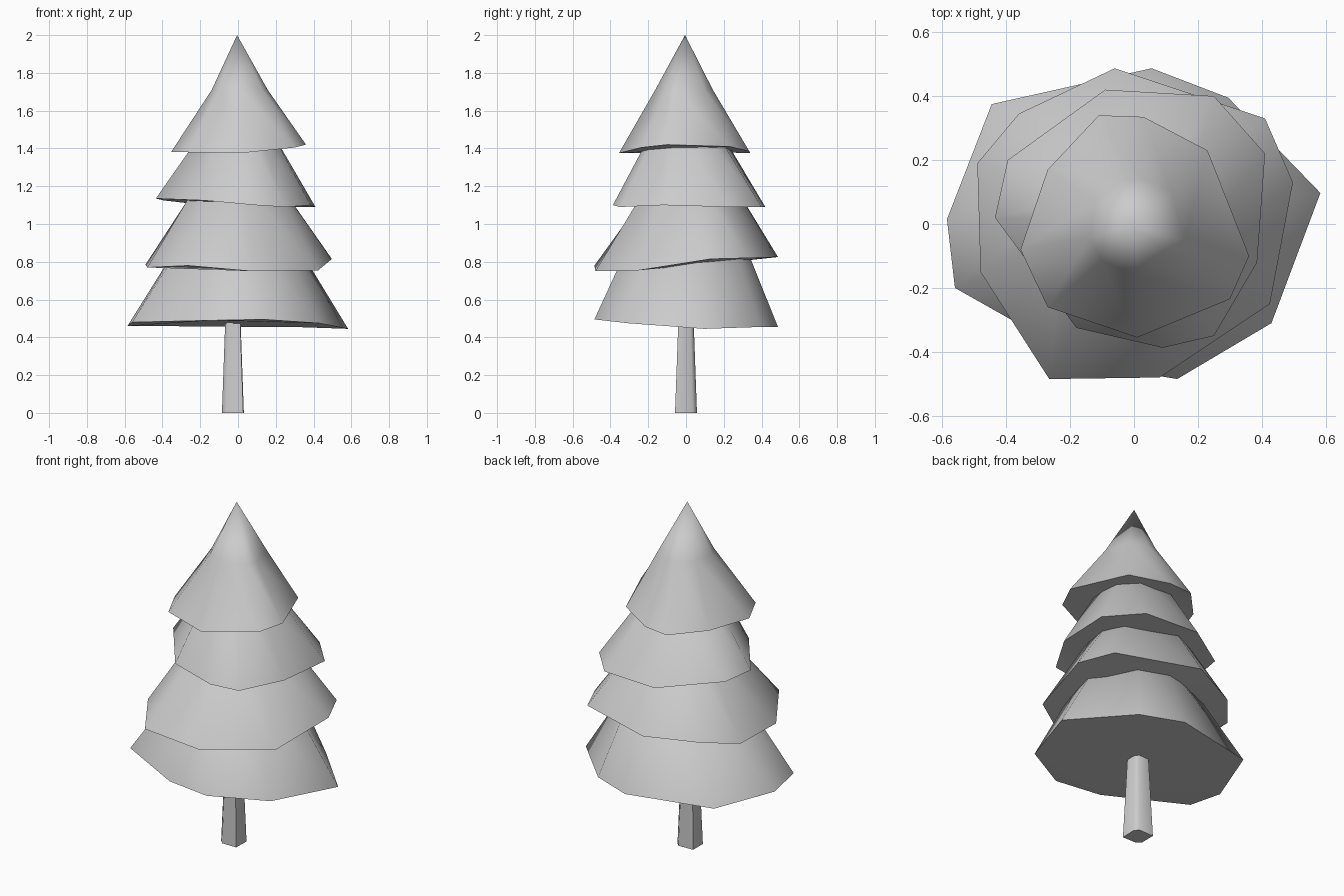
import bpy
import bmesh
from math import radians
from mathutils import Vector

cube = bpy.data.objects.get("Cube")
if cube:
    bpy.data.objects.remove(cube, do_unlink=True)

grey = bpy.data.materials.new("plain grey")
grey.use_nodes = True
grey.diffuse_color = (0.6, 0.6, 0.6, 1)
grey.node_tree.nodes["Principled BSDF"].inputs["Base Color"].default_value = (0.6, 0.6, 0.6, 1)


def finish(name, bm):
    """Turn a bmesh into a softly shaded grey object."""
    bmesh.ops.recalc_face_normals(bm, faces=bm.faces)
    mesh = bpy.data.meshes.new(name)
    bm.to_mesh(mesh)
    bm.free()
    mesh.materials.append(grey)
    obj = bpy.data.objects.new(name, mesh)
    bpy.context.collection.objects.link(obj)
    bpy.ops.object.select_all(action="DESELECT")
    obj.select_set(True)
    bpy.context.view_layer.objects.active = obj
    bpy.ops.object.shade_smooth_by_angle(angle=radians(60))


def tier(name, rim, ring_radius, ring_z, tip_z, shift=(0, 0)):
    """Ragged skirt of branches: uneven rim, narrower upper ring, pointed tip."""
    bm = bmesh.new()
    low, high = [], []
    for x, y, z in rim:
        low.append(bm.verts.new((x, y, z)))
        d = Vector((x, y)).normalized() * ring_radius + Vector(shift)
        high.append(bm.verts.new((d.x, d.y, ring_z)))
    tip = bm.verts.new((-0.005, -0.005, tip_z))
    for i in range(len(rim)):
        j = (i + 1) % len(rim)
        bm.faces.new((low[i], low[j], high[j], high[i]))
        bm.faces.new((high[i], high[j], tip))
    underside = bm.faces.new(low)
    bmesh.ops.triangulate(bm, faces=[underside])
    finish(name, bm)


# Branch tiers, from the ground up
tier("bottom_branches",
     [(-.445, .375, .46), (.055, .487, .455), (.295, .395, .455),
      (.583, .097, .445), (.43, -.31, .475), (.135, -.485, .495),
      (-.135, -.44, .49), (-.56, -.2, .48), (-.585, .015, .46)],
     .31, .9, 1.0)

tier("lower_branches",
     [(-.06, .487, .825), (.41, .33, .82), (.497, .13, .815),
      (.425, -.25, .755), (.08, -.48, .75), (-.265, -.485, .78),
      (-.48, -.15, .77), (-.49, .19, .785), (-.36, .345, .81)],
     .235, 1.2, 1.3, (0, .025))

tier("upper_branches",
     [(-.09, .42, 1.09), (.25, .40, 1.09), (.41, .22, 1.09),
      (.385, -.12, 1.1), (.25, -.35, 1.09), (.09, -.387, 1.1),
      (-.18, -.325, 1.125), (-.435, .02, 1.135), (-.395, .2, 1.125)],
     .18, 1.5, 1.6)

tier("top_branches",
     [(-.11, .34, 1.375), (.03, .335, 1.385), (.23, .23, 1.41),
      (.36, -.1, 1.42), (.3, -.235, 1.405), (.01, -.355, 1.375),
      (-.27, -.26, 1.38), (-.355, -.08, 1.38), (-.27, .17, 1.38)],
     .153, 1.71, 2.0, (.01, -.01))

# Tapered trunk: squarish post with two opposite corners cut
bm = bmesh.new()
post = [(-.058, .055), (-.058, -.035), (-.035, -.058),
        (.055, -.058), (.058, .035), (.035, .058)]
rings = [[bm.verts.new((x * s - .027, y * s, z)) for x, y in post]
         for z, s in ((0, 1), (.55, .66))]
for i in range(len(post)):
    j = (i + 1) % len(post)
    bm.faces.new((rings[0][i], rings[0][j], rings[1][j], rings[1][i]))
for ring in rings:
    bm.faces.new(ring)
finish("trunk", bm)
